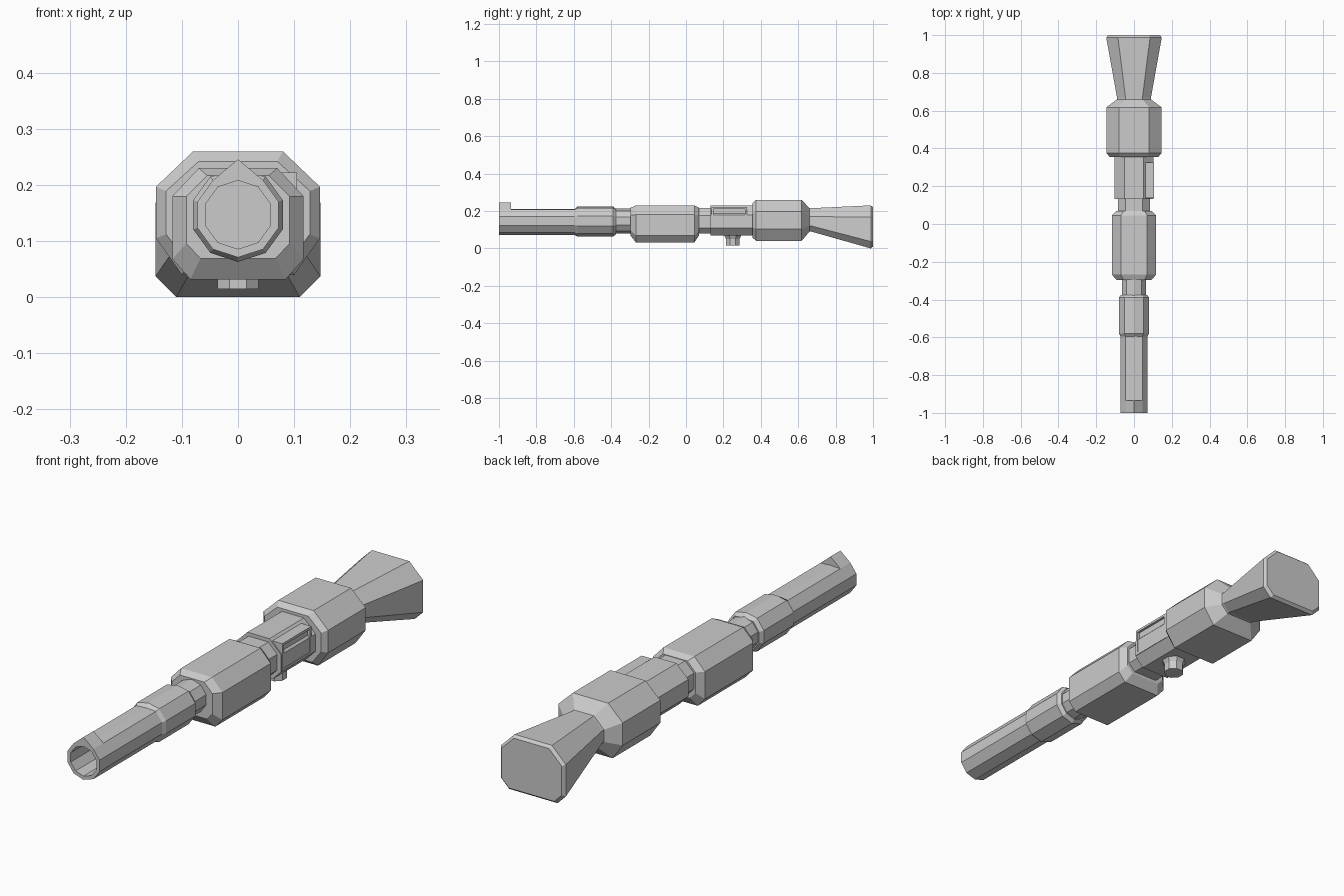
import bpy, bmesh, math

if "Cube" in bpy.data.objects:
    bpy.data.objects.remove(bpy.data.objects["Cube"])

AXIS_Z = 0.147


def loft(name, rings):
    """Skin a closed solid through (y, [(x, z), ...]) cross-sections."""
    bm = bmesh.new()
    loops = [[bm.verts.new((x, y, z)) for x, z in pts] for y, pts in rings]
    n = len(loops[0])
    for a, b in zip(loops, loops[1:]):
        for i in range(n):
            j = (i + 1) % n
            bm.faces.new((a[i], a[j], b[j], b[i]))
    bm.faces.new(loops[0])
    bm.faces.new(loops[-1])
    bmesh.ops.recalc_face_normals(bm, faces=bm.faces)
    bmesh.ops.dissolve_limit(bm, angle_limit=0.01, verts=bm.verts, edges=bm.edges)
    me = bpy.data.meshes.new(name)
    bm.to_mesh(me)
    bm.free()
    ob = bpy.data.objects.new(name, me)
    bpy.context.collection.objects.link(ob)
    return ob


def deca(r, apex=None):
    """Ten-sided section, point up; apex overrides the top point's height."""
    pts = [(r * math.sin(i * math.pi / 5), AXIS_Z + r * math.cos(i * math.pi / 5))
           for i in range(10)]
    if apex is not None:
        pts[0] = (0, apex)
    return pts


def octo(top_w, top, w, hi, lo, bot_w, bot):
    """Symmetric eight-sided section with chamfered corners."""
    half = [(top_w, top), (w, hi), (w, lo), (bot_w, bot)]
    return half + [(-x, z) for x, z in reversed(half)]


def inset(pts, d):
    """Shrink a section about its middle by d on each axis."""
    zs = [z for _, z in pts]
    cz, hz = (max(zs) + min(zs)) / 2, (max(zs) - min(zs)) / 2
    hx = max(x for x, _ in pts)
    return [(x * (hx - d) / hx, cz + (z - cz) * (hz - d) / hz) for x, z in pts]


# Hollow barrel with the front sight raised from its top point
flat = AXIS_Z + 0.076 * math.cos(math.pi / 5) + 0.002
loft("barrel", [(-0.57, deca(0.076, flat)), (-0.935, deca(0.076, flat)),
                (-0.935, deca(0.076, 0.246)), (-1.0, deca(0.076, 0.246)),
                (-1.0, deca(0.061)), (-0.8, deca(0.061))])

# Barrel collar and the thin neck behind it
loft("barrel_collar", [(-0.595, deca(0.076, 0.21)), (-0.58, deca(0.084, 0.225)),
                       (-0.39, deca(0.084, 0.225)), (-0.375, deca(0.072, 0.21))])
loft("barrel_neck", [(-0.40, deca(0.067, 0.213)), (-0.27, deca(0.067, 0.213))])

# Handguard
guard = octo(0.07, 0.23, 0.117, 0.18, 0.068, 0.085, 0.032)
small = [(x, z + 0.012) for x, z in inset(guard, 0.025)]
loft("handguard", [(-0.297, small), (-0.268, guard), (0.045, guard), (0.07, small)])

# Receiver and its front neck
neck = octo(0.045, 0.215, 0.085, 0.175, 0.11, 0.055, 0.08)
loft("receiver_neck", [(0.05, neck), (0.15, neck)])
recv = octo(0.05, 0.23, 0.103, 0.178, 0.108, 0.065, 0.068)
loft("receiver", [(0.132, recv), (0.37, recv)])


# Side port: frame with a recessed panel, on the right only
def rect(y0, y1, z0, z1, x):
    return [(x, y0, z0), (x, y1, z0), (x, y1, z1), (x, y0, z1)]


bm = bmesh.new()
outer = (0.137, 0.325, 0.108, 0.222)
inner = (0.147, 0.315, 0.118, 0.212)
loops = [[bm.verts.new(c) for c in rect(*dims, x)] for dims, x in
         [(outer, 0.06), (outer, 0.105), (inner, 0.105), (inner, 0.095)]]
for a, b in zip(loops, loops[1:]):
    for i in range(4):
        j = (i + 1) % 4
        bm.faces.new((a[i], a[j], b[j], b[i]))
bm.faces.new(loops[0])
bm.faces.new(loops[-1])
bmesh.ops.recalc_face_normals(bm, faces=bm.faces)
me = bpy.data.meshes.new("side_port")
bm.to_mesh(me)
bm.free()
bpy.context.collection.objects.link(bpy.data.objects.new("side_port", me))

# Flared knob under the receiver
for name, r1, r2, z0, z1 in [("knob_flare", 0.036, 0.05, 0.045, 0.072),
                             ("knob_stem", 0.04, 0.04, 0.015, 0.05)]:
    bpy.ops.mesh.primitive_cone_add(vertices=8, radius1=r1, radius2=r2, depth=z1 - z0,
                                    location=(0, 0.25, (z0 + z1) / 2),
                                    rotation=(0, 0, math.pi / 8))
    bpy.context.object.name = name

# Large rear housing, tapering into the stock
block = octo(0.08, 0.26, 0.146, 0.197, 0.105, 0.10, 0.04)
wrist = octo(0.045, 0.215, 0.09, 0.17, 0.12, 0.06, 0.09)
loft("rear_housing", [(0.355, inset(block, 0.018)), (0.375, block), (0.618, block),
                      (0.66, wrist)])

# Flaring stock with chamfered butt
butt = octo(0.085, 0.23, 0.147, 0.168, 0.037, 0.11, 0.0)
loft("stock", [(0.64, wrist), (0.67, wrist), (0.988, butt), (1.0, inset(butt, 0.01))])
